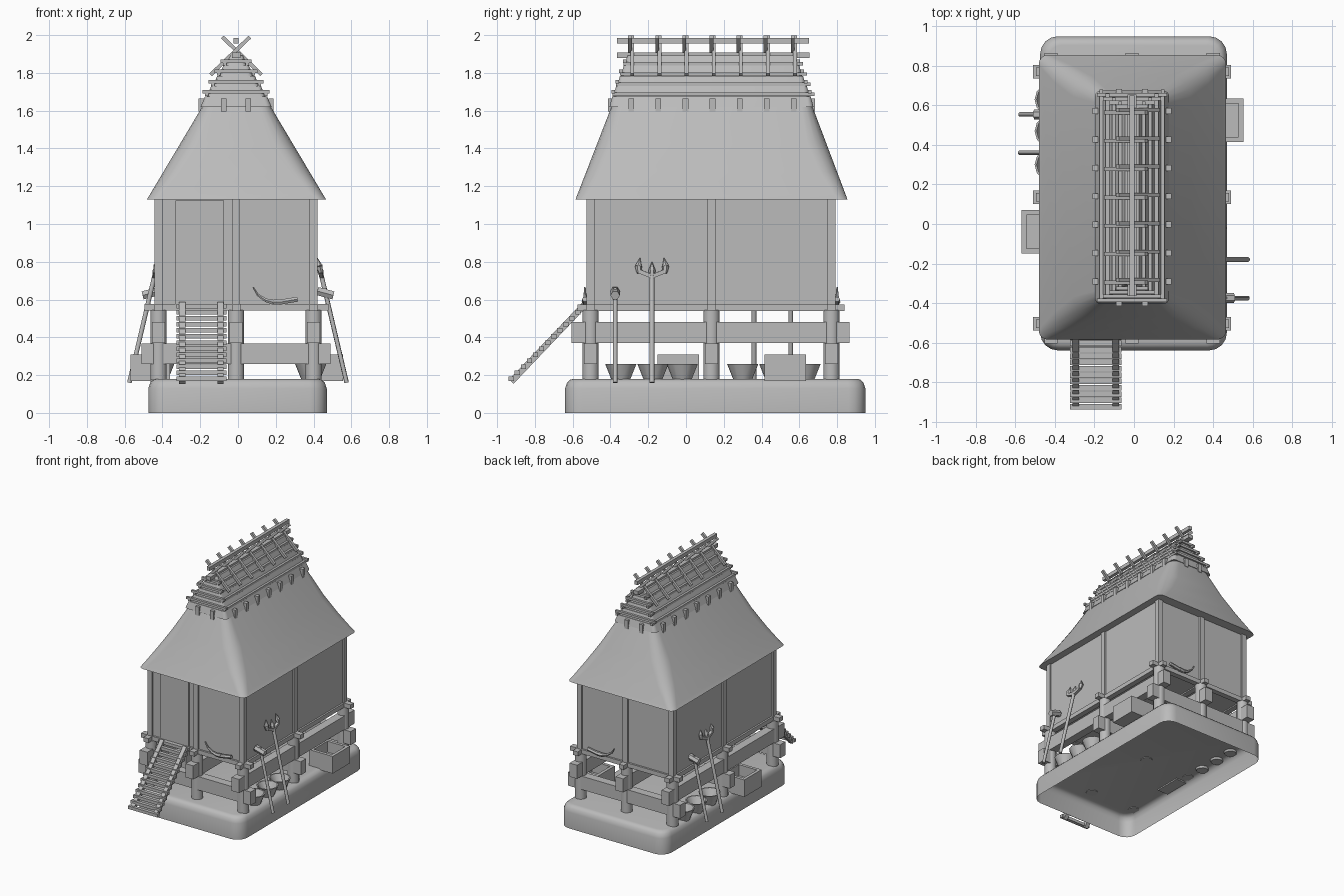
import bpy, bmesh, math
from mathutils import Vector, Matrix

if "Cube" in bpy.data.objects:
    bpy.data.objects.remove(bpy.data.objects["Cube"], do_unlink=True)

mat = bpy.data.materials.new("plain grey")
mat.use_nodes = True
mat.diffuse_color = (0.5, 0.5, 0.5, 1)
mat.node_tree.nodes["Principled BSDF"].inputs["Base Color"].default_value = (0.5, 0.5, 0.5, 1)

CX, CY = -0.01, 0.135                       # house centre line
POST_X = (-0.42, CX, 0.40)
POST_Y = (-0.505, CY, 0.77)


def finish(name, bm, smooth=None):
    bmesh.ops.remove_doubles(bm, verts=bm.verts, dist=0.0005)
    bmesh.ops.recalc_face_normals(bm, faces=bm.faces)
    mesh = bpy.data.meshes.new(name)
    bm.to_mesh(mesh)
    bm.free()
    mesh.materials.append(mat)
    ob = bpy.data.objects.new(name, mesh)
    bpy.context.collection.objects.link(ob)
    if smooth:
        bpy.ops.object.select_all(action='DESELECT')
        ob.select_set(True)
        bpy.context.view_layer.objects.active = ob
        bpy.ops.object.shade_smooth_by_angle(angle=math.radians(smooth))
    return ob


def box(name, x, y, z):
    """Block from (min, max) pairs."""
    bm = bmesh.new()
    size = Matrix.Diagonal((x[1] - x[0], y[1] - y[0], z[1] - z[0], 1))
    mid = Matrix.Translation((sum(x) / 2, sum(y) / 2, sum(z) / 2))
    bmesh.ops.create_cube(bm, size=1, matrix=mid @ size)
    return finish(name, bm)


def around(c, half):
    return (c - half, c + half)


def bar(name, p, q, r, r2=None, sides=8):
    """Round or square rod between two points, optionally tapered."""
    p, q = Vector(p), Vector(q)
    bm = bmesh.new()
    turn = (q - p).to_track_quat('Z', 'Y').to_matrix().to_4x4()
    spin = Matrix.Rotation(math.pi / sides, 4, 'Z')
    bmesh.ops.create_cone(bm, cap_ends=True, segments=sides, radius1=r,
                          radius2=r if r2 is None else r2, depth=(q - p).length,
                          matrix=Matrix.Translation((p + q) / 2) @ turn @ spin)
    return finish(name, bm, 50 if sides > 4 else None)


def ring(z, x, y, r, steps=4):
    """Rounded rectangle outline at height z."""
    pts = []
    corners = ((x[1] - r, y[1] - r), (x[0] + r, y[1] - r), (x[0] + r, y[0] + r), (x[1] - r, y[0] + r))
    for i, (cx, cy) in enumerate(corners):
        for k in range(steps + 1):
            a = (i + k / steps) * math.pi / 2
            pts.append((cx + r * math.cos(a), cy + r * math.sin(a), z))
    return pts


def loft(name, rings, smooth=35, start=True, end=True):
    bm = bmesh.new()
    loops = [[bm.verts.new(p) for p in pts] for pts in rings]
    n = len(loops[0])
    for a, b in zip(loops, loops[1:]):
        for i in range(n):
            bm.faces.new((a[i], a[(i + 1) % n], b[(i + 1) % n], b[i]))
    if start:
        bm.faces.new(loops[0])
    if end:
        bm.faces.new(loops[-1])
    return finish(name, bm, smooth)


# Earth platform, hollow underneath
base = [(0, 0, 0.09), (0.13, 0, 0.09), (0.16, 0.01, 0.085), (0.175, 0.025, 0.075), (0.18, 0.045, 0.06)]
loft("platform", [ring(z, (-0.475 + d, 0.47 - d), (-0.64 + d, 0.95 - d), r) for z, d, r in base], 40, start=False)

# Stilts, wall posts and beams
for i, x in enumerate(POST_X):
    for j, y in enumerate(POST_Y):
        bar("stilt", (x, y, 0.175), (x, y, 0.545), 0.044, sides=12)
        if i != 1 or j != 1:
            box("wall_post", around(x, 0.021), around(y, 0.021), (0.54, 1.14))
    box("long_beam", around(x, 0.034), (-0.605, 0.865), (0.37, 0.48))
    box("long_joist", around(x, 0.022), (-0.575, 0.84), (0.54, 0.575))
for y in POST_Y:
    box("cross_beam", (-0.51, 0.49), around(y, 0.034), (0.26, 0.368))
    box("cross_joist", (-0.495, 0.48), around(y, 0.022), (0.542, 0.577))

# Walls, floor and door
box("house_walls", (-0.428, 0.408), (-0.512, 0.777), (0.55, 1.135))
box("door", (-0.33, -0.075), (-0.522, -0.505), (0.56, 1.125))

# Thatched roof with softened hips
roof = []
for t, r in ((0, 0.045), (0.06, 0.06), (0.3, 0.09), (0.6, 0.10), (1, 0.06)):
    roof.append(ring(1.13 + 0.49 * t, around(-0.008, 0.474 - 0.292 * t),
                     (-0.585 + 0.19 * t, 0.855 - 0.185 * t), r))
loft("thatched_roof", roof, 50)

# Layered ridge cap with pole frames
for i in range(5):
    z, hx, hy = 1.62 + 0.054 * i, 0.188 - 0.032 * i, 0.54 - 0.02 * i
    loft("ridge_layer", [ring(z, around(CX, hx), around(CY, hy), 0.03),
                         ring(z + 0.056, around(CX, hx - 0.024), around(CY, hy - 0.015), 0.02)])
    if i:
        z += 0.012
        for s in (-1, 1):
            box("side_pole", around(CX + s * hx, 0.009), around(CY + 0.01, hy + 0.015), around(z, 0.009))
            box("end_pole", around(CX, hx + 0.022), around(CY + s * hy, 0.009), around(z + 0.014, 0.009))

# Ridge poles, crossed rafters and hanging pegs
box("top_ridge_pole", around(CX, 0.013), (-0.365, 0.65), (1.955, 1.985))
box("lower_ridge_pole", around(CX, 0.022), (-0.365, 0.655), (1.878, 1.908))
for k in range(7):
    y = -0.29 + 0.1435 * k
    for s in (-1, 1):
        bar("crossed_rafter", (CX - s * 0.073, y + s * 0.006, 1.99), (CX + s * 0.135, y + s * 0.006, 1.79), 0.014, sides=4)
        box("side_peg", around(CX + s * 0.185, 0.014), around(y, 0.015), (1.595, 1.665))
for x in (CX - 0.065, CX + 0.065):
    for y in (-0.4, 0.67):
        box("end_peg", around(x, 0.015), around(y, 0.014), (1.595, 1.665))

# Entrance ladder
for x in (-0.295, -0.092):
    bar("ladder_rail", (x, -0.925, 0.165), (x, -0.535, 0.575), 0.023, sides=4)
for k in range(13):
    t = k / 12
    box("ladder_rung", (-0.325, -0.062), around(-0.925 + 0.385 * t, 0.014), around(0.18 + 0.385 * t, 0.012))

# Storage goods and tools, repeated on both long sides
for s, fork_y, mallet_y, trough_y, trough_x, basket_x, baskets in (
        (1, -0.18, -0.375, 0.525, 0.45, 0.385, (-0.345, -0.175, -0.02)),
        (-1, 0.36, 0.555, -0.04, 0.465, 0.42, (0.63, 0.47, 0.30))):
    for y in baskets:
        loft("basket", [ring(z, around(s * basket_x, r), around(y, r), r, 3) for z, r in
                        ((0.165, 0.045), (0.26, 0.083), (0.26, 0.073), (0.19, 0.04))])
    loft("trough", [ring(z, around(s * trough_x, 0.105 - d), around(trough_y, 0.11 - d), 0.0, 1) for z, d in
                    ((0.17, 0), (0.308, 0), (0.308, 0.025), (0.22, 0.025))])

    def lean(y, z):
        return (s * (0.575 - (z - 0.16) * 0.235), y, z)

    # Three pronged fork
    bar("fork_handle", lean(fork_y, 0.16), lean(fork_y, 0.74), 0.013)
    for d in (-0.07, 0, 0.07):
        low = 0.72 + abs(d) * 0.3
        if d:
            bar("fork_arm", lean(fork_y, 0.722), lean(fork_y + d, low + 0.01), 0.015, sides=4)
        bar("fork_prong", lean(fork_y + d, low), lean(fork_y + d * 1.02, low + 0.035), 0.012, 0.019, 6)
        bar("fork_tip", lean(fork_y + d * 1.02, low + 0.035), lean(fork_y + d * 0.9, low + 0.08), 0.019, 0.001, 6)

    # Mallet
    bar("mallet_handle", lean(mallet_y, 0.16), lean(mallet_y, 0.66), 0.012)
    bar("mallet_head", (s * 0.42, mallet_y, 0.645), (s * 0.505, mallet_y, 0.622), 0.025, sides=6)

# Sickles hung on the front and back walls
for y in (-0.535, 0.80):
    path = [(0.08, 0.665), (0.105, 0.625), (0.145, 0.597), (0.185, 0.586), (0.225, 0.588)]
    for k, (a, b) in enumerate(zip(path, path[1:])):
        bar("sickle_blade", (a[0], y, a[1]), (b[0], y, b[1]), 0.004 + 0.0035 * k, 0.0075 + 0.0035 * k, 6)
    bar("sickle_handle", (0.215, y, 0.585), (0.315, y, 0.602), 0.015, sides=6)
